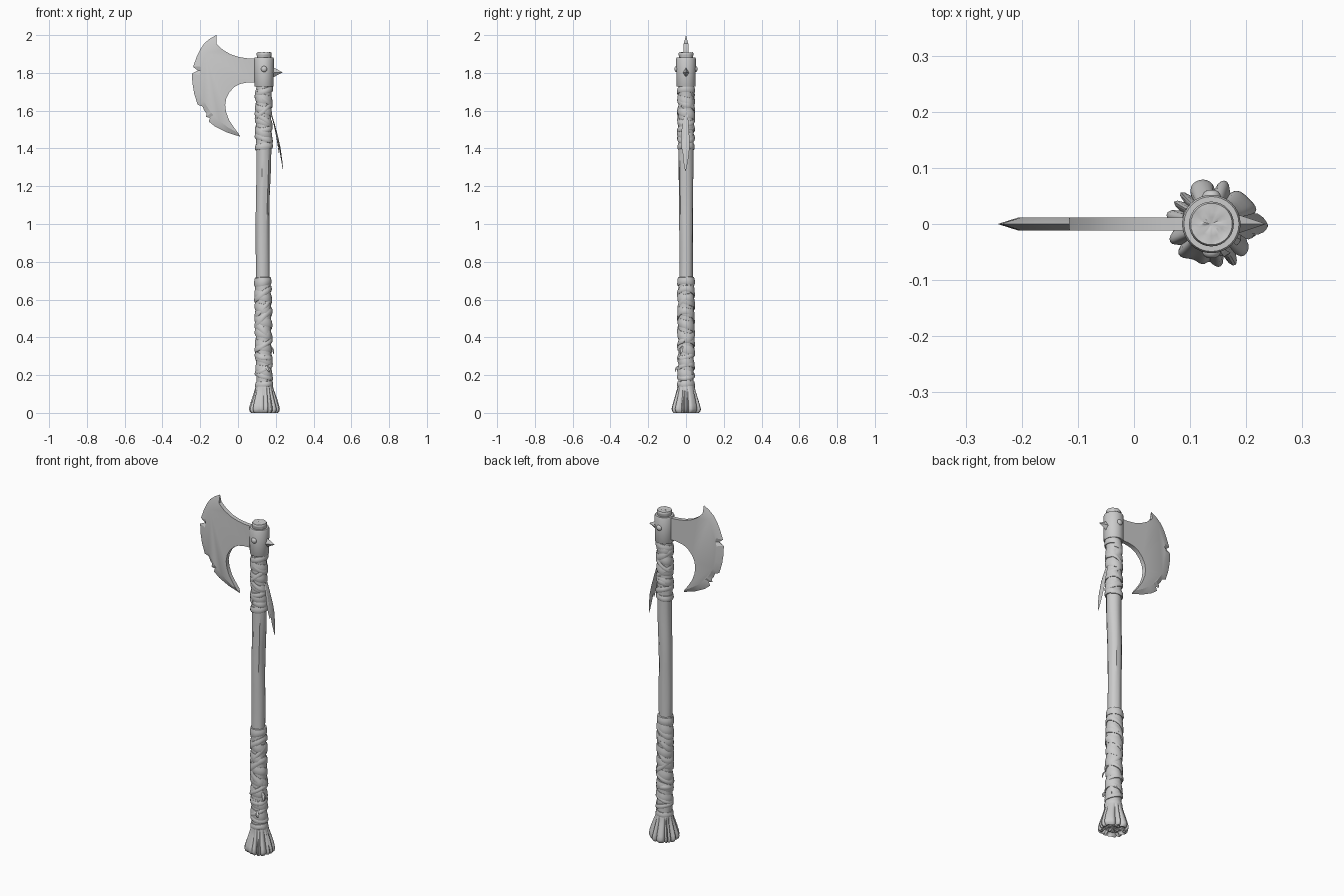
import bpy, bmesh, math, random
from mathutils import Vector, noise

if "Cube" in bpy.data.objects:
    bpy.data.objects.remove(bpy.data.objects["Cube"])

random.seed(4)
TAU = 2 * math.pi


def make(name, verts, faces, angle=35):
    me = bpy.data.meshes.new(name)
    me.from_pydata([tuple(v) for v in verts], [], faces)
    bm = bmesh.new()
    bm.from_mesh(me)
    bmesh.ops.recalc_face_normals(bm, faces=bm.faces)
    bm.to_mesh(me)
    bm.free()
    ob = bpy.data.objects.new(name, me)
    bpy.context.collection.objects.link(ob)
    bpy.ops.object.select_all(action='DESELECT')
    ob.select_set(True)
    bpy.context.view_layer.objects.active = ob
    bpy.ops.object.shade_smooth_by_angle(angle=math.radians(angle))
    return ob


def loft(name, rows, angle=35):
    """Skin equal-sized closed loops and cap both ends."""
    n = len(rows[0])
    faces = [(i * n + j, i * n + (j + 1) % n, (i + 1) * n + (j + 1) % n, (i + 1) * n + j)
             for i in range(len(rows) - 1) for j in range(n)]
    faces += [tuple(range(n)), tuple(range((len(rows) - 1) * n, len(rows) * n))]
    return make(name, [v for r in rows for v in r], faces, angle)


def centre_x(z):
    """Gently crooked shaft axis."""
    pts = [(0, .14), (.4, .135), (.75, .131), (1.05, .13), (1.35, .137), (1.6, .135), (1.75, .138), (2.1, .138)]
    for (a, xa), (b, xb) in zip(pts, pts[1:]):
        if z <= b:
            t = max(0, (z - a) / (b - a))
            return xa + (xb - xa) * t * t * (3 - 2 * t)
    return .138


def polar(a, r, z):
    return Vector((centre_x(z) + r * math.cos(a), r * math.sin(a), z))


# Wooden shaft with grain and a rough end-grain top
N = 28
rows = []
for i in range(46):
    z = .1 + 1.79 * i / 45
    r = .0375 + .002 * math.cos(z * 4)
    rows.append([polar(TAU * j / N, r + .0025 * noise.noise(
        (3 * math.cos(TAU * j / N), 3 * math.sin(TAU * j / N), z * 3)), z) for j in range(N)])
for r, z in [(.040, 1.895), (.040, 1.902), (.037, 1.91), (.030, 1.909), (.021, 1.909), (.012, 1.909), (.004, 1.909)]:
    ring = []
    for j in range(N):
        p = polar(TAU * j / N, r, z)
        p.z += -.007 * abs(noise.noise((p.x * 45, p.y * 130, 0))) if z > 1.903 else 0
        ring.append(p)
    rows.append(ring)
loft("shaft", rows)

# Metal collar
loft("collar", [[polar(TAU * j / 32, r, z) for j in range(32)] for r, z in
                [(.040, 1.728), (.049, 1.728), (.051, 1.732), (.052, 1.875), (.049, 1.881), (.040, 1.881)]])

# Rivets on both faces of the collar
for s, side in ((-1, "front"), (1, "back")):
    rings = [(.016, .044), (.016, .052), (.013, .057), (.008, .060), (.002, .061)]
    loft("rivet_" + side, [[Vector((.138 + r * math.cos(TAU * j / 14), s * y, 1.82 + r * math.sin(TAU * j / 14)))
                            for j in range(14)] for r, y in rings], 50)

# Four-sided back spike
spike = [(.175, -.02, 1.80), (.175, 0, 1.77), (.175, .02, 1.80), (.175, 0, 1.836), (.236, 0, 1.803)]
make("back_spike", spike, [(0, 1, 2, 3), (0, 1, 4), (1, 2, 4), (2, 3, 4), (3, 0, 4)], 10)

# Axe blade: chipped cutting edge, bevel ridge and curved inner outline (x, z)
edge = [(-.115, 2.0), (-.148, 1.982), (-.178, 1.957), (-.2, 1.925), (-.217, 1.89), (-.238, 1.832), (-.212, 1.812),
        (-.243, 1.797), (-.242, 1.75), (-.232, 1.69), (-.214, 1.632), (-.188, 1.622), (-.178, 1.60), (-.166, 1.585),
        (-.170, 1.567), (-.148, 1.562), (-.155, 1.543), (-.12, 1.515), (-.06, 1.485), (.013, 1.462)]
ridge = [(-.115, 1.955), (-.136, 1.944), (-.155, 1.927), (-.171, 1.903), (-.185, 1.875), (-.200, 1.835), (-.199, 1.812),
         (-.205, 1.79), (-.205, 1.75), (-.197, 1.70), (-.182, 1.652), (-.169, 1.63), (-.158, 1.612), (-.148, 1.598),
         (-.141, 1.588), (-.131, 1.578), (-.122, 1.566), (-.097, 1.543), (-.05, 1.51), (.002, 1.48)]
inner = [(-.022, 1.512), (-.047, 1.55), (-.063, 1.593), (-.068, 1.63), (-.062, 1.665), (-.046, 1.697), (-.02, 1.725),
         (.012, 1.742), (.05, 1.749), (.10, 1.75), (.10, 1.875), (.05, 1.877), (.005, 1.884), (-.04, 1.899),
         (-.08, 1.922)]
T = .012
body = ridge + inner
nb, ne = len(body), len(edge)
verts = [(x, -T, z) for x, z in body] + [(x, T, z) for x, z in body] + [(x, 0, z) for x, z in edge]
faces = [tuple(range(nb)), tuple(range(2 * nb - 1, nb - 1, -1))]
for i in range(ne - 1):
    for o in (0, nb):
        faces.append((o + i, o + i + 1, 2 * nb + i + 1, 2 * nb + i))
for i in range(ne - 1, nb):
    k = (i + 1) % nb
    faces.append((i, k, nb + k, nb + i))
faces += [(0, nb, 2 * nb), (ne - 1, nb + ne - 1, 2 * nb + ne - 1)]
make("axe_blade", verts, faces, 20)


# Leather wrapping: tilted or spiralling strips with a lens-shaped section
def wrap(name, z0, z1, turns, h, radius=.040, tilt=0.0, az=0.0):
    steps = int(36 * turns)
    seed = random.uniform(0, 50)
    start = random.uniform(0, TAU)
    rows = []
    for i in range(steps + 1):
        t = i / steps
        a = start + TAU * turns * t
        zc = z0 + (z1 - z0) * t + tilt * math.cos(a - az)
        w = h * (1 + .35 * noise.noise((t * turns * 3, seed, 0)))
        d = .0035 * noise.noise((t * turns * 5, seed, 7))
        rows.append([polar(a, radius + d + dr, zc + w * f) for dr, f in
                     [(-.006, -.5), (.003, -.5), (.006, -.3), (.0055, .1), (.002, .45), (-.006, .5)]])
    return loft(name, rows, 40)


def sleeve(name, z0, z1):
    loft(name, [[polar(TAU * j / 28, .0405 + .0025 * noise.noise((2 * math.cos(TAU * j / 28),
         2 * math.sin(TAU * j / 28), 30 * z)), z) for j in range(28)]
         for z in [z0 + (z1 - z0) * i / 24 for i in range(25)]])


sleeve("lower_grip_sleeve", .13, .715)
sleeve("upper_grip_sleeve", 1.40, 1.74)
wrap("lower_grip_spiral", .66, .20, 7, .05)
wrap("upper_grip_spiral", 1.70, 1.46, 4, .045)
bands = [(.695, .045, .004, 0), (.63, .035, .03, 0), (.565, .04, .045, .3), (.50, .035, .04, -.2), (.43, .04, .035, 3.3),
         (.36, .03, .025, .2), (.30, .028, .012, 2), (.235, .025, .02, .4), (.195, .025, .012, 3), (.15, .03, .004, 0),
         (1.41, .035, .005, 0), (1.455, .035, .012, 3), (1.50, .03, .008, .5), (1.555, .03, .03, 3.2),
         (1.60, .03, .035, .1), (1.655, .035, .025, 3.4), (1.705, .035, .012, .2)]
for i, (z, h, tilt, az) in enumerate(bands):
    wrap(f"{'lower' if z < 1 else 'upper'}_grip_band_{i + 1}", z, z + .003, 1.04, h, .0412, tilt, az)


# Loose pointed strap ends: diamond section tapering along a straight line
def strap(name, p0, p1, width, thick, side):
    p0, p1, side = Vector(p0), Vector(p1), Vector(side).normalized()
    out = (p1 - p0).cross(side).normalized()
    rows = []
    for t, w in [(0, .3), (.2, .6), (.45, .95), (.6, 1), (.8, .7), (.93, .35), (1, .04)]:
        c = p0.lerp(p1, t) + out * (.006 * math.sin(math.pi * t))
        rows.append([c + side * width * w, c + out * thick * w, c - side * width * w, c - out * thick * w * .6])
    loft(name, rows, 30)


strap("hanging_strap_long", (.178, .004, 1.58), (.239, -.003, 1.28), .019, .005, (0, 1, .05))
strap("hanging_strap_short", (.178, -.008, 1.57), (.217, -.016, 1.37), .014, .004, (.2, 1, 0))
strap("loose_end_right", (.172, -.018, .355), (.188, -.03, .31), .012, .005, (.4, 1, 0))
strap("loose_end_front", (.15, -.04, .25), (.165, -.054, .215), .012, .005, (1, .2, 0))

# Gathered, flared cloth at the butt with folds and a crumpled underside
M = 96
levels = [(.165, .040, 0), (.14, .046, .001), (.125, .047, .004), (.10, .053, .007), (.07, .061, .010), (.04, .069, .012),
          (.02, .073, .013), (.007, .070, .013), (.0, .062, .012), (.006, .052, .010), (.016, .043, .009),
          (.008, .032, .008), (.012, .018, .005), (.014, .005, 0)]
rows = []
for k, (z, r, amp) in enumerate(levels):
    ring = []
    for j in range(M):
        a = TAU * j / M
        u = a + .22 * math.sin(2 * a + 1) + .12 * math.sin(5 * a)
        fold = 2 * abs(math.sin(6.5 * u + (0.25 * k if k > 8 else 0))) ** .7 - 1.1 if a < TAU else 0
        lump = noise.noise((2 * math.cos(a), 2 * math.sin(a), z * 6))
        p = polar(a, r + amp * (fold * .75 + lump * .6), z)
        if .0 < z < .03:
            p.z += .006 * abs(lump)
        ring.append(p)
    rows.append(ring)
loft("butt_cloth", rows, 45)
